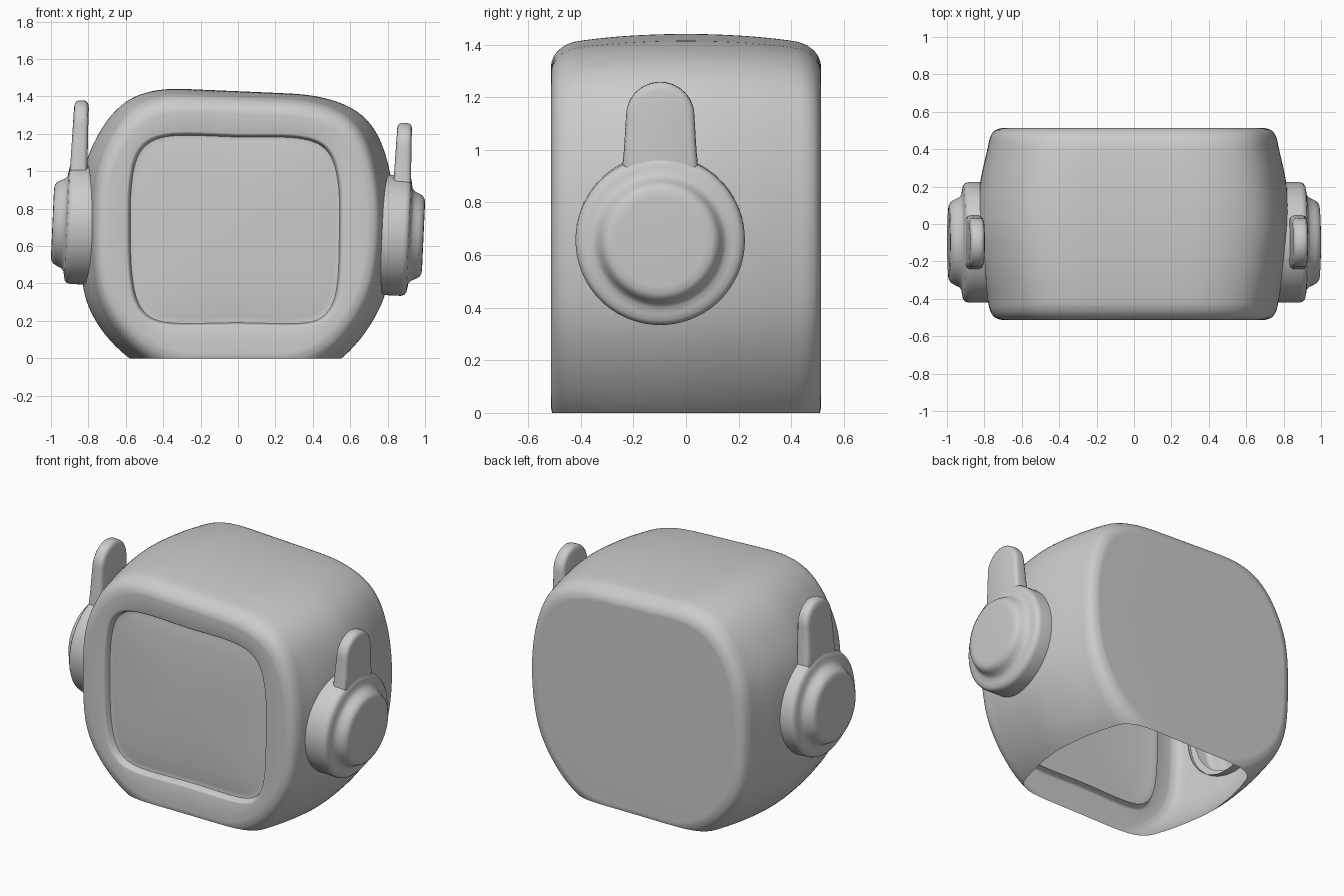
import bpy, bmesh, math
from mathutils import Vector

if "Cube" in bpy.data.objects:
    bpy.data.objects.remove(bpy.data.objects["Cube"])

N = 180          # points around the body
CZ = 0.7         # height the body cross-sections are scaled about
ROLL = 0.045     # slight lean of the side discs
EARS = {1: 0.655, -1: 0.72}   # side -> disc centre height
EAR_Y = -0.098


def catmull(pts, steps, closed):
    """Smooth curve through control points."""
    n, out = len(pts), []
    get = (lambda i: pts[i % n]) if closed else (lambda i: pts[min(max(i, 0), n - 1)])
    for i in range(n if closed else n - 1):
        p = [Vector(get(i + k)) for k in (-1, 0, 1, 2)]
        for j in range(steps):
            t = j / steps
            out.append(0.5 * (2 * p[1] + (p[2] - p[0]) * t
                              + (2 * p[0] - 5 * p[1] + 4 * p[2] - p[3]) * t * t
                              + (3 * p[1] - p[0] - 3 * p[2] + p[3]) * t ** 3))
    if not closed:
        out.append(Vector(pts[-1]))
    return out


def polar(pts, passes):
    """Resample a closed outline at N even angles about (0, CZ), softened."""
    tab = sorted((math.atan2(p[1] - CZ, p[0]), math.hypot(p[0], p[1] - CZ))
                 for p in catmull(pts, 24, True))
    tab = [(tab[-1][0] - math.tau, tab[-1][1])] + tab + [(tab[0][0] + math.tau, tab[0][1])]
    rad, k = [], 0
    for i in range(N):
        a = -math.pi + math.tau * i / N
        while tab[k + 1][0] < a:
            k += 1
        (a0, r0), (a1, r1) = tab[k], tab[k + 1]
        rad.append(r0 + (r1 - r0) * (a - a0) / max(a1 - a0, 1e-9))
    for _ in range(passes):
        rad = [(rad[i - 1] + 2 * rad[i] + rad[(i + 1) % N]) / 4 for i in range(N)]
    return [(r * math.cos(a), r * math.sin(a))
            for r, a in ((rad[i], -math.pi + math.tau * i / N) for i in range(N))]


def loft(bm, rings, cap_start=False, cap_end=False):
    vs = [[bm.verts.new(p) for p in ring] for ring in rings]
    for a, b in zip(vs, vs[1:]):
        for i in range(len(a)):
            j = (i + 1) % len(a)
            bm.faces.new((a[i], a[j], b[j], b[i]))
    if cap_start:
        bm.faces.new(vs[0])
    if cap_end:
        bm.faces.new(vs[-1])


def finish(bm, name, angle=40):
    bmesh.ops.recalc_face_normals(bm, faces=bm.faces)
    me = bpy.data.meshes.new(name)
    bm.to_mesh(me)
    bm.free()
    ob = bpy.data.objects.new(name, me)
    bpy.context.collection.objects.link(ob)
    bpy.ops.object.select_all(action='DESELECT')
    ob.select_set(True)
    bpy.context.view_layer.objects.active = ob
    bpy.ops.object.shade_smooth_by_angle(angle=math.radians(angle))
    return ob


# body: barrel-like shell, open underneath, with a recessed front panel
outer = polar([(0.835, 0.66), (0.82, 0.95), (0.745, 1.2), (0.625, 1.33), (0.42, 1.4), (0.2, 1.417),
               (0, 1.426), (-0.2, 1.434), (-0.4, 1.438), (-0.56, 1.398), (-0.665, 1.315),
               (-0.75, 1.19), (-0.825, 1.0), (-0.845, 0.7), (-0.825, 0.36), (-0.755, 0.19),
               (-0.665, 0.075), (-0.58, 0.0), (-0.48, -0.065), (-0.35, -0.105), (0, -0.105),
               (0.33, -0.105), (0.46, -0.065), (0.555, 0.0), (0.63, 0.075), (0.72, 0.2),
               (0.795, 0.37)], 8)
panel = polar([(0.555, 0.7), (0.548, 0.95), (0.49, 1.12), (0.34, 1.187), (0, 1.195), (-0.38, 1.2),
               (-0.53, 1.125), (-0.58, 0.96), (-0.59, 0.7), (-0.578, 0.42), (-0.53, 0.255),
               (-0.4, 0.18), (0, 0.178), (0.38, 0.178), (0.5, 0.245), (0.545, 0.4)], 4)


def ring(shape, y, sx, sz):
    return [(x * sx, y, z * sz + CZ) for x, z in shape]


# half spine: depth, width scale, height scale
half = [(0.513, 0.81, 0.81), (0.511, 0.845, 0.855), (0.495, 0.885, 0.9),
        (0.46, 0.91, 0.94), (0.4, 0.926, 0.965), (0.22, 0.972, 0.99)]
spine = [(-y, a, b) for y, a, b in half] + [(0, 1, 1)] + half[::-1]
rings = [ring(panel, y, s, s) for y, s in ((-0.49, 0.02), (-0.488, 0.4), (-0.482, 0.75), (-0.473, 0.92),
                                           (-0.47, 0.955), (-0.472, 0.975), (-0.503, 0.99),
                                           (-0.51, 0.998), (-0.513, 1.012))]
rings += [ring(outer, *p) for p in catmull(spine, 7, False)]
rings += [ring(outer, 0.513, s, s) for s in (0.5, 0.02)]
bm = bmesh.new()
loft(bm, rings, True, True)


# open the walls behind the hollow side discs with a round edge
def ear_offset(p):
    return Vector((p.y - EAR_Y, p.z - EARS[1 if p.x > 0 else -1]))


hole = []
for f in bm.faces:
    c = f.calc_center_median()
    if abs(c.x) > 0.7 and abs(c.y) < 0.45 and ear_offset(c).length < 0.285:
        hole.append(f)
bmesh.ops.delete(bm, geom=hole, context='FACES')
for v in bm.verts:
    if v.is_boundary:
        d = ear_offset(v.co).normalized() * 0.288
        v.co.y, v.co.z = EAR_Y + d.x, EARS[1 if v.co.x > 0 else -1] + d.y

# open underside, cut level with the ground
bmesh.ops.bisect_plane(bm, geom=bm.verts[:] + bm.edges[:] + bm.faces[:], dist=1e-5,
                       plane_co=(0, 0, 0), plane_no=(0, 0, -1), clear_outer=True)
finish(bm, "body")

# side discs with a raised cap, each carrying an upright rounded tab
disc_profile = [(0.322, -0.14), (0.322, -0.015), (0.317, 0.002), (0.304, 0.013), (0.28, 0.018),
                (0.255, 0.022), (0.24, 0.034), (0.228, 0.06), (0.216, 0.08), (0.198, 0.09),
                (0.17, 0.092), (0.01, 0.092)]
tab_profile = [(-0.148, 0.24), (-0.138, 0.34)]
for side, z in EARS.items():
    word = "right" if side > 0 else "left"
    bm = bmesh.new()
    loft(bm, [[(side * d, r * math.cos(math.tau * i / 72), r * math.sin(math.tau * i / 72))
               for i in range(72)] for r, d in disc_profile], cap_end=True)
    disc = finish(bm, word + "_disc", 60)

    top = 0.602 if side > 0 else 0.66
    arc = [(-0.13 * math.cos(math.pi * i / 24), top - 0.13 + 0.13 * math.sin(math.pi * i / 24))
           for i in range(25)]
    outline = tab_profile + arc + [(-y, h) for y, h in tab_profile[::-1]]
    bm = bmesh.new()
    loft(bm, [[(side * (-0.035 + t * (0.04 + 0.03 * max(0, 0.5 - h))), y * s, 0.43 + (h - 0.43) * s)
               for y, h in outline]
              for t, s in ((-1, 0.82), (-0.9, 0.92), (-0.7, 0.98), (-0.4, 1),
                           (0.4, 1), (0.7, 0.98), (0.9, 0.92), (1, 0.82))], True, True)
    tab = finish(bm, word + "_tab", 60)
    for ob in (disc, tab):
        ob.location = (side * 0.9, EAR_Y, z)
        ob.rotation_euler = (0, ROLL, 0)
